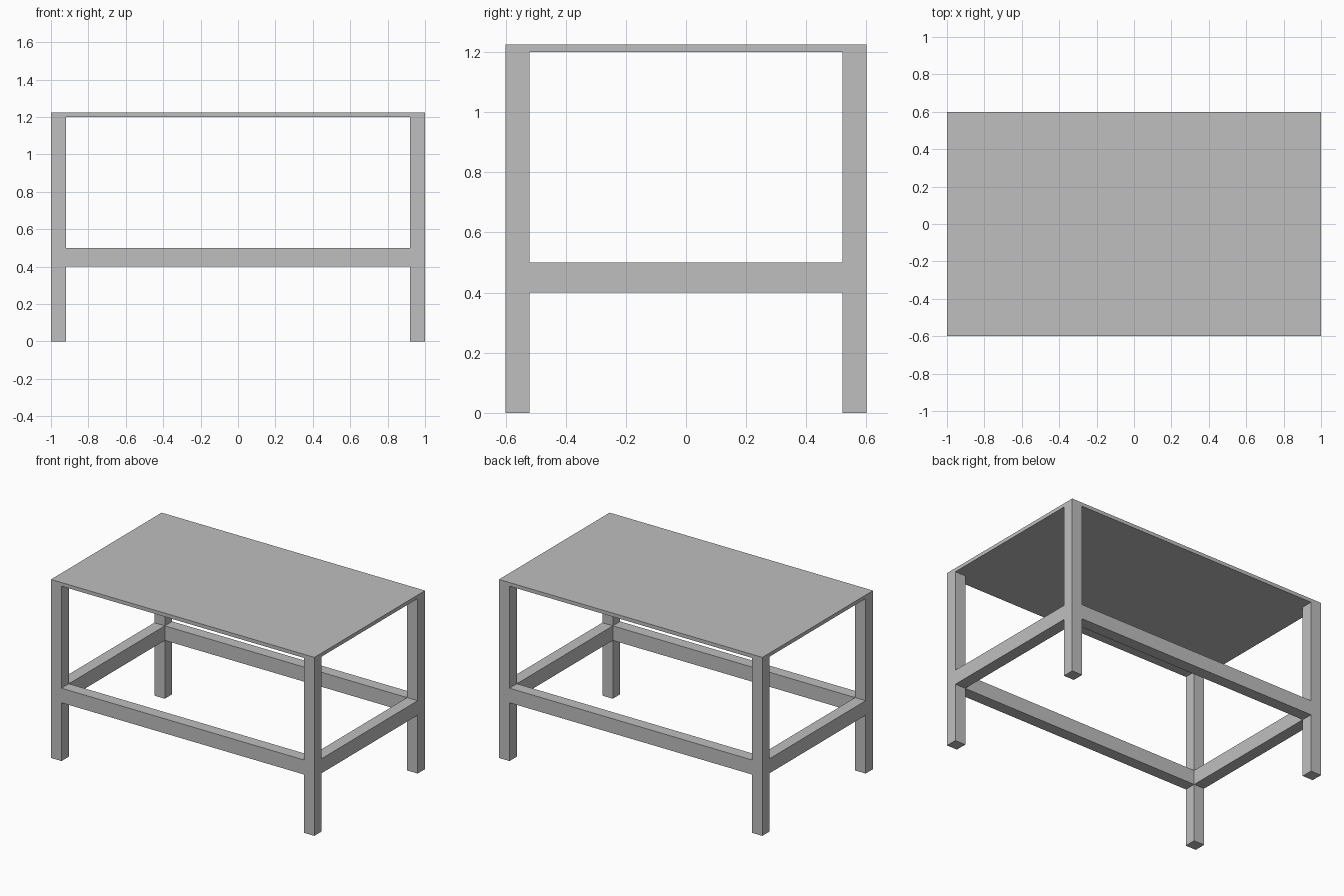
import bpy

cube = bpy.data.objects.get("Cube")
if cube:
    bpy.data.objects.remove(cube, do_unlink=True)

LENGTH, WIDTH = 2.0, 1.2
LEG = 0.08
TOP_BASE, TOP_END = 1.2, 1.225
RAIL_BASE, RAIL_END = 0.4, 0.5

# Single plain grey finish
grey = bpy.data.materials.new("plain grey")
grey.use_nodes = True
colour = (0.52, 0.52, 0.52, 1)
grey.diffuse_color = colour
grey.node_tree.nodes["Principled BSDF"].inputs["Base Color"].default_value = colour


def box(name, x, y, z0, z1, sx, sy):
    bpy.ops.mesh.primitive_cube_add(size=1, location=(x, y, (z0 + z1) / 2))
    obj = bpy.context.object
    obj.name = name
    obj.scale = (sx, sy, z1 - z0)
    bpy.ops.object.transform_apply(location=False, rotation=False, scale=True)
    obj.data.materials.append(grey)
    return obj


leg_x = (LENGTH - LEG) / 2
leg_y = (WIDTH - LEG) / 2

# Table top
box("table_top", 0, 0, TOP_BASE, TOP_END, LENGTH, WIDTH)

# Four corner legs
for side, sx in (("left", 1), ("right", -1)):
    for end, sy in (("front", -1), ("back", 1)):
        box(f"{end}_{side}_leg", sx * leg_x, sy * leg_y, 0, TOP_BASE, LEG, LEG)

# Stretcher rails between the legs, flush with their outer faces
for end, sy in (("front", -1), ("back", 1)):
    box(f"{end}_rail", 0, sy * leg_y, RAIL_BASE, RAIL_END, LENGTH - 2 * LEG, LEG)
for side, sx in (("left", 1), ("right", -1)):
    box(f"{side}_rail", sx * leg_x, 0, RAIL_BASE, RAIL_END, LEG, WIDTH - 2 * LEG)
